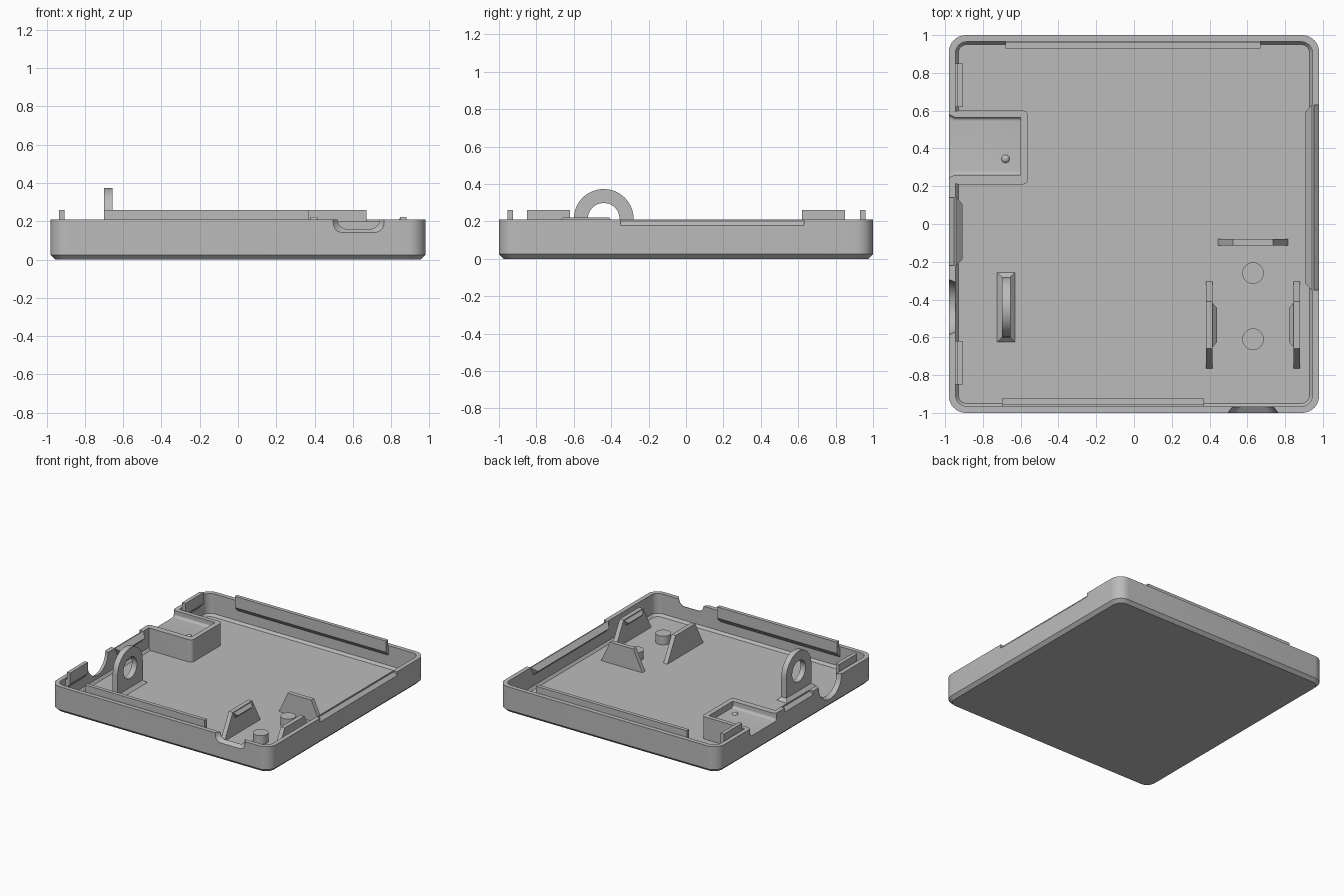
import bpy, bmesh, math
from math import sin, cos, pi

if "Cube" in bpy.data.objects:
    bpy.data.objects.remove(bpy.data.objects["Cube"])

grey = bpy.data.materials.new("plain_grey")
grey.use_nodes = True
COLOUR = (0.5, 0.5, 0.5, 1)
grey.diffuse_color = COLOUR
grey.node_tree.nodes["Principled BSDF"].inputs["Base Color"].default_value = COLOUR


def loft(name, rings):
    """Skin a list of equal-length 3D rings and cap both ends."""
    bm = bmesh.new()
    vs = [[bm.verts.new(p) for p in ring] for ring in rings]
    n = len(vs[0])
    for a, b in zip(vs, vs[1:]):
        for i in range(n):
            j = (i + 1) % n
            bm.faces.new((a[i], a[j], b[j], b[i]))
    bm.faces.new(vs[0])
    bm.faces.new(vs[-1])
    bmesh.ops.recalc_face_normals(bm, faces=bm.faces)
    mesh = bpy.data.meshes.new(name)
    bm.to_mesh(mesh)
    bm.free()
    mesh.materials.append(grey)
    ob = bpy.data.objects.new(name, mesh)
    bpy.context.collection.objects.link(ob)
    return ob


def place(pts, axis, t):
    """Put 2D points on the plane at t along an axis."""
    if axis == "x":
        return [(t, a, b) for a, b in pts]
    if axis == "y":
        return [(a, t, b) for a, b in pts]
    return [(a, b, t) for a, b in pts]


def prism(name, pts, axis, t0, t1):
    return loft(name, [place(pts, axis, t0), place(pts, axis, t1)])


def rrect(a0, a1, b0, b1, r, n=8):
    """Rounded rectangle outline."""
    pts = []
    corners = ((a1 - r, b1 - r), (a0 + r, b1 - r), (a0 + r, b0 + r), (a1 - r, b0 + r))
    for k, (a, b) in enumerate(corners):
        for i in range(n + 1):
            t = (k + i / n) * pi / 2
            pts.append((a + r * cos(t), b + r * sin(t)))
    return pts


def circle(a, b, r, n=48):
    return [(a + r * cos(2 * pi * i / n), b + r * sin(2 * pi * i / n)) for i in range(n)]


def cut(ob, cutters):
    """Subtract the cutters and keep the finished mesh."""
    for c in cutters:
        m = ob.modifiers.new("cut", "BOOLEAN")
        m.operation, m.solver, m.object = "DIFFERENCE", "EXACT", c
    dg = bpy.context.evaluated_depsgraph_get()
    dg.update()
    mesh = bpy.data.meshes.new_from_object(ob.evaluated_get(dg))
    ob.modifiers.clear()
    ob.data = mesh


def ridge(name, x, side, top, depth, y0, y1):
    """Triangular snap rib along y with tapered ends."""
    rings = []
    for y, d in ((y0, 0.003), (y0 + depth, depth), (y1 - depth, depth), (y1, 0.003)):
        pts = [(x - side * 0.01, top), (x, top), (x + side * d, top - d),
               (x, top - 2 * d), (x - side * 0.01, top - 2 * d)]
        rings.append(place(pts, "y", y))
    return loft(name, rings)


X, Y, H, FLOOR = 0.98, 1.0, 0.21, 0.03
parts, cutters = [], []


# Shell: open tray with chamfered bottom and rounded corners
def outline(inset, r, z):
    return place(rrect(-X + inset, X - inset, -Y + inset, Y - inset, r), "z", z)


shell = loft("shell", [outline(0.025, 0.07, 0), outline(0, 0.09, 0.025), outline(0, 0.09, H),
                       outline(0.035, 0.06, H), outline(0.035, 0.06, 0.05),
                       outline(0.05, 0.045, FLOOR)])
parts.append(shell)

# Openings through the walls
port_cut = loft("port_cutter", [place(rrect(*s, 0.02), "x", x) for x, s in (
    (-1.0, (0.235, 0.59, 0.14, 0.4)), (-0.95, (0.26, 0.565, 0.16, 0.4)),
    (-0.6, (0.26, 0.565, 0.16, 0.4)))])
round_cut = loft("round_cutter", [place(circle(-0.44, H, r), "x", x)
                                  for x, r in ((-1.0, 0.155), (-0.93, 0.125))])
front_cut = loft("front_cutter", [place(rrect(*s, 0.05), "y", y) for y, s in (
    (-1.01, (0.49, 0.77, 0.135, 0.4)), (-0.97, (0.52, 0.74, 0.16, 0.4)),
    (-0.93, (0.52, 0.74, 0.16, 0.4)))])
cutters += [port_cut, round_cut, front_cut]

# Pry slots: outer rim chamfers backed by inner ribs
for side, y0, y1, label in ((1, -0.35, 0.63, "left"), (-1, -0.22, 0.14, "right")):
    wedge = [(0.945, H), (0.99, 0.169), (1.05, 0.169), (1.05, 0.3), (0.945, 0.3)]
    cutters.append(prism("slot_cutter", [(side * a, b) for a, b in wedge], "y", y0, y1))
    parts.append(ridge(label + "_slot_rib", side * 0.943, -side, H, 0.036, y0, y1))

cut(shell, cutters)


# Locating lips: inner strips that rise above the rim, undersides sloped
def lip_section(wall, side):
    pts = [(0.01, 0.12), (-0.035, 0.17), (-0.035, 0.26), (-0.005, 0.26), (-0.005, H - 0.01),
           (0.01, H - 0.01)]
    return [(side * (wall + a), z) for a, z in pts]


parts.append(prism("front_lip", lip_section(0.96, -1), "x", -0.7, 0.37))
parts.append(prism("back_lip", lip_section(0.965, 1), "x", -0.68, 0.67))
for y0, y1, label in ((-0.85, -0.62, "front"), (0.62, 0.85, "back")):
    parts.append(prism(label + "_side_lip", lip_section(0.94, -1), "y", y0, y1))

# Port tray beside the wall opening
tray = prism("port_tray", rrect(-0.96, -0.56, 0.21, 0.6, 0.03), "z", 0.02, H)
cut(tray, [port_cut])
parts.append(tray)
dome = []
for i in range(6):
    t = i / 6 * pi / 2
    dome.append(place(circle(-0.68, 0.345, 0.022 * cos(t), 16), "z", 0.158 + 0.018 * sin(t)))
parts.append(loft("tray_bump", dome))

# Ring stand with an arched top, a hole and a flared foot
CY, CZ, R = -0.44, 0.213, 0.16
arch = [(CY + R * cos(pi * i / 32), CZ + R * sin(pi * i / 32)) for i in range(33)]
arch += [(CY - R, 0.02), (CY + R, 0.02)]
stand = prism("ring_stand", arch, "x", -0.7, -0.655)
hole = prism("hole_cutter", circle(CY, CZ, 0.085), "x", -0.8, -0.5)
cut(stand, [hole])
parts.append(stand)


def foot_ring(g, z):
    return place([(-0.7 - g, CY - R - g), (-0.655 + g, CY - R - g),
                  (-0.655 + g, CY + R + g), (-0.7 - g, CY + R + g)], "z", z)


parts.append(loft("stand_foot", [foot_ring(0.024, 0.025), foot_ring(0.024, FLOOR),
                                 foot_ring(0.0, FLOOR + 0.024)]))


# Sloped bracket plates around the pegs
def plate(a0, a1, slope, top):
    return [(a0, 0.02), (a1, 0.02), (a1 - slope, top), (a0 + slope, top)]


for x0, x1, inner, side, label in ((0.38, 0.415, 0.415, 1, "right"),
                                   (0.845, 0.88, 0.845, -1, "left")):
    parts.append(prism(label + "_bracket", plate(-0.77, -0.3, 0.11, 0.222), "x", x0, x1))
    parts.append(ridge(label + "_bracket_catch", inner, side, 0.215, 0.024, -0.65, -0.42))
parts.append(prism("rear_bracket", plate(0.44, 0.82, 0.085, 0.2), "y", -0.115, -0.08))

# Support pegs
for y, label in ((-0.61, "front"), (-0.26, "rear")):
    parts.append(prism(label + "_peg", circle(0.63, y, 0.057, 32), "z", 0.02, 0.1))

# Remove helpers, then smooth curved faces while keeping edges crisp
for c in cutters + [hole]:
    bpy.data.objects.remove(c)
for ob in parts:
    ob.data.shade_smooth()
    ob.data.set_sharp_from_angle(angle=math.radians(30))
